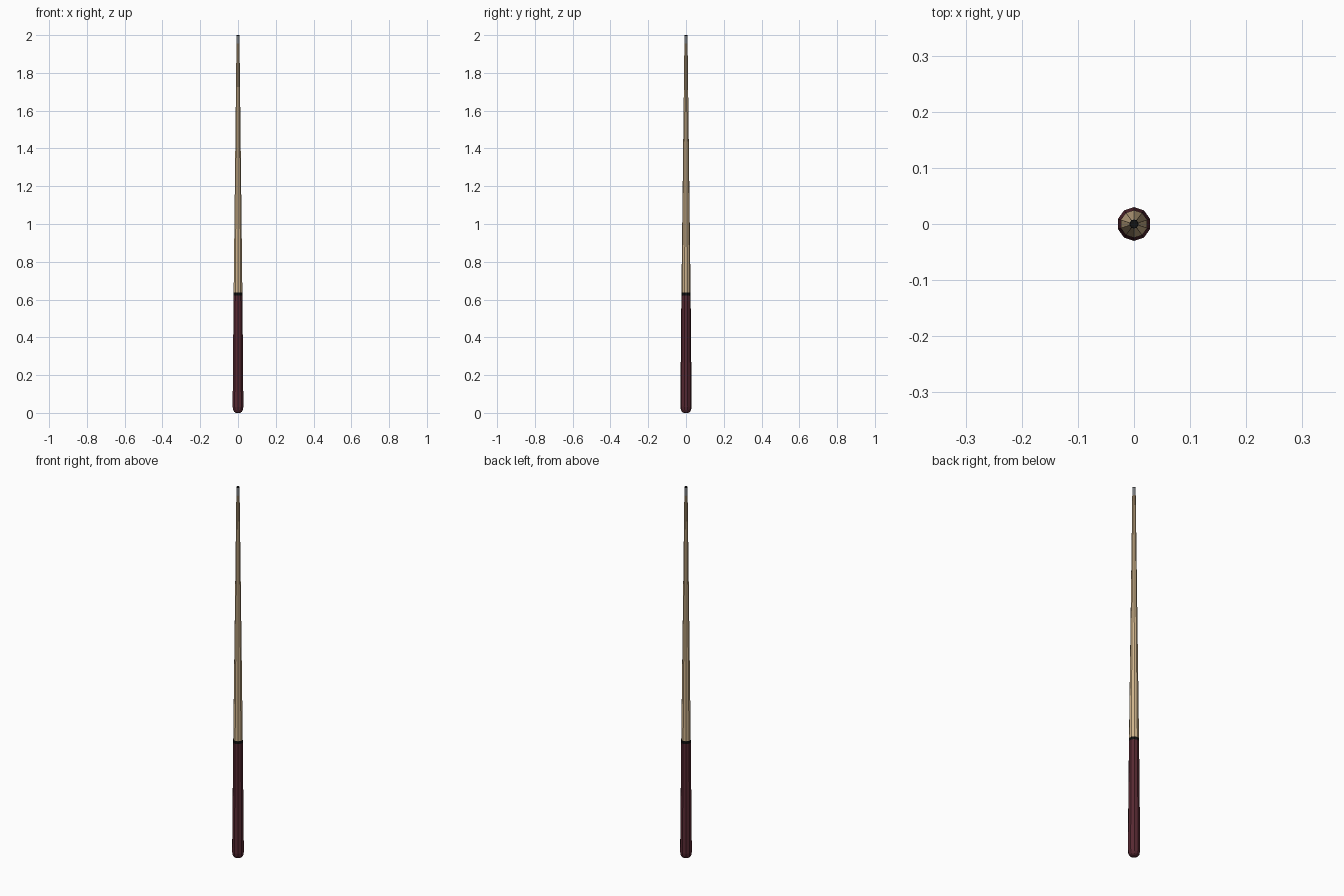
import bpy, bmesh, math

if "Cube" in bpy.data.objects:
    bpy.data.objects.remove(bpy.data.objects["Cube"])

SIDES = 10

def material(name, rgb):
    m = bpy.data.materials.new(name)
    m.diffuse_color = (*rgb, 1)
    m.use_nodes = True
    m.node_tree.nodes["Principled BSDF"].inputs["Base Color"].default_value = m.diffuse_color
    return m

def lathe(name, profile, mat):
    """Closed flat-shaded solid of revolution from (radius, z) points."""
    bm = bmesh.new()
    rings = []
    for r, z in profile:
        rings.append([bm.verts.new((r * math.sin(a), r * math.cos(a), z))
                      for a in (math.tau * i / SIDES for i in range(SIDES))])
    for low, high in zip(rings, rings[1:]):
        for i in range(SIDES):
            j = (i + 1) % SIDES
            bm.faces.new((low[i], low[j], high[j], high[i]))
    bm.faces.new(rings[0])
    bm.faces.new(rings[-1])
    bmesh.ops.recalc_face_normals(bm, faces=bm.faces)
    mesh = bpy.data.meshes.new(name)
    bm.to_mesh(mesh)
    bm.free()
    mesh.materials.append(mat)
    bpy.context.collection.objects.link(bpy.data.objects.new(name, mesh))

maroon = material("maroon", (0.095, 0.022, 0.032))
black = material("black", (0.006, 0.006, 0.006))
wood = material("pale wood", (0.62, 0.45, 0.26))
white = material("ferrule white", (0.62, 0.66, 0.70))

# Rounded handle, joint ring, tapered shaft, ferrule and tip
lathe("butt", [(0.012, 0), (0.021, 0.005), (0.027, 0.015), (0.03, 0.032), (0.0245, 0.622)], maroon)
lathe("joint_ring", [(0.0245, 0.622), (0.0243, 0.637)], black)
lathe("shaft", [(0.0243, 0.637), (0.0085, 1.955)], wood)
lathe("ferrule", [(0.0085, 1.955), (0.008, 1.996)], white)
lathe("tip", [(0.008, 1.996), (0.0075, 2.0)], black)
